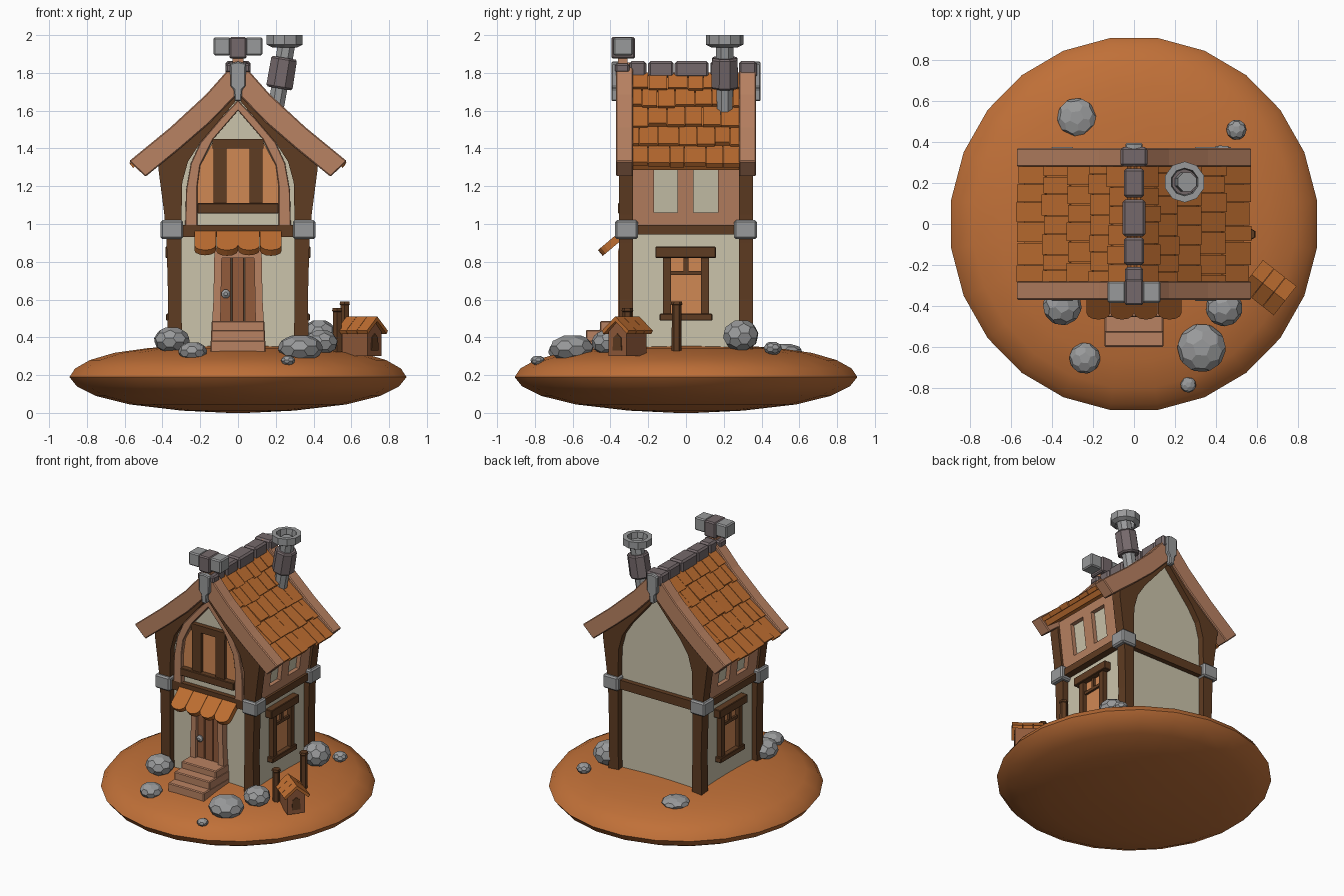
import bpy, bmesh, math, random
from mathutils import Matrix, Vector

if "Cube" in bpy.data.objects:
    bpy.data.objects.remove(bpy.data.objects["Cube"])
random.seed(4)

def mat(name, hexcol):
    m = bpy.data.materials.new(name)
    c = [int(hexcol[i:i + 2], 16) / 255 for i in (0, 2, 4)]
    m.diffuse_color = [((v + .055) / 1.055) ** 2.4 for v in c] + [1]
    m.use_nodes = True
    m.node_tree.nodes["Principled BSDF"].inputs["Base Color"].default_value = m.diffuse_color
    return m

DARK, SALMON = mat("dark wood", "5f3c22"), mat("light wood", "b98262")
DOOR, TILE = mat("door wood", "925b3b"), mat("orange tile", "bd6d30")
DIRT, CREAM = mat("orange earth", "c07038"), mat("cream plaster", "cbc4ab")
GREY, BRICK = mat("grey stone", "999a9b"), mat("purple brick", "75696b")
PANE = mat("window glow", "d08854")

def finish(name, bm, m, bevel=0, M=None):
    bmesh.ops.recalc_face_normals(bm, faces=bm.faces)
    if M is not None:
        bm.transform(M)
    me = bpy.data.meshes.new(name)
    bm.to_mesh(me); bm.free()
    me.materials.append(m)
    o = bpy.data.objects.new(name, me)
    bpy.context.collection.objects.link(o)
    if bevel:
        b = o.modifiers.new("bevel", 'BEVEL')
        b.width, b.segments = bevel, 1
    return o

def add_prism(bm, pts, y0, y1):
    f = bm.faces.new([bm.verts.new((x, y0, z)) for x, z in pts])
    r = bmesh.ops.extrude_face_region(bm, geom=[f])
    for v in r["geom"]:
        if isinstance(v, bmesh.types.BMVert):
            v.co.y = y1

def prism(name, pts, y0, y1, m, bevel=0, M=None):
    bm = bmesh.new()
    add_prism(bm, pts, y0, y1)
    return finish(name, bm, m, bevel, M)

def box(name, x0, x1, y0, y1, z0, z1, m, bevel=0, M=None):
    return prism(name, [(x0, z0), (x1, z0), (x1, z1), (x0, z1)], y0, y1, m, bevel, M)

def lathe(name, prof, n, m, M=None, close=False):
    bm = bmesh.new()
    rings = [[bm.verts.new((r * math.cos(2 * math.pi * (i + .5) / n), r * math.sin(2 * math.pi * (i + .5) / n), z))
              for i in range(n)] for r, z in prof]
    pairs = list(zip(rings, rings[1:])) + ([(rings[-1], rings[0])] if close else [])
    for a, b in pairs:
        for i in range(n):
            bm.faces.new((a[i], a[i - 1], b[i - 1], b[i]))
    if not close:
        bm.faces.new(rings[0]); bm.faces.new(rings[-1])
    return finish(name, bm, m, 0, M)

def sym(pts):   # complete a half outline across x = 0
    return pts + [(-x, z) for x, z in reversed(pts) if x > 1e-6]

def flip(pts, s):
    return [(s * x, z) for x, z in pts]

# island
isl = lathe("island", [(.05, 0), (.3, .012), (.58, .045), (.76, .09), (.86, .14), (.9, .19), (.87, .235),
            (.79, .28), (.66, .318), (.48, .343), (.25, .36), (.03, .367)], 24, DIRT, Matrix.Diagonal((1, 1.017, 1, 1)))
bpy.context.view_layer.objects.active = isl
isl.select_set(True)
bpy.ops.object.shade_smooth_by_angle(angle=math.radians(35))
isl.select_set(False)

# plaster body
prism("plaster_walls", sym([(0, 1.7), (.375, 1.36), (.375, 1.3), (.335, .97), (.335, .3)]), -.31, .31, CREAM)

# posts that curve into rafters, and barge boards, front and back
post = [(.375, .32), (.37, .6), (.378, .9), (.39, 1.05), (.42, 1.28), (.42, 1.36), (0, 1.76),
        (0, 1.665), (.2, 1.43), (.265, 1.33), (.295, 1.22), (.30, 1.0), (.30, .6), (.295, .32)]
barge = sym([(0, 1.86), (.05, 1.82), (.17, 1.685), (.36, 1.51), (.576, 1.333),
             (.49, 1.25), (.31, 1.397), (.15, 1.535), (0, 1.69)])
for t, n in ((-1, "front"), (1, "back")):
    for s in (-1, 1):
        prism(n + "_post_rafter", flip(post, s), t * .355, t * .28, DARK)
        box(n + "_corner_cap", s * .29, s * .41, t * .255, t * .375, .92, 1.02, GREY, .01)
    prism(n + "_barge_board", barge, t * .37, t * .28, SALMON, .006)
    box(n + "_floor_beam", -.31, .31, t * .345, t * .29, .93, .995, DARK)
    prism(n + "_apex_bracket", sym([(0, 1.86), (.042, 1.85), (.04, 1.73), (.022, 1.71), (.018, 1.65), (0, 1.65)]),
          t * .395, t * .355, GREY, .006)

# side walls: beams, upper panel frames, windows
for s in (-1, 1):
    box("side_floor_beam", s * .32, s * .385, -.27, .27, .945, .995, DARK)
    def panel(z0, z1):
        x = lambda z: .335 + (z - .97) * .12
        return flip([(x(z0) - .02, z0), (x(z0) + .03, z0), (x(z1) + .03, z1), (x(z1) - .02, z1)], s)
    prism("upper_panel_rail", panel(.99, 1.06), -.28, .28, SALMON)
    prism("upper_panel_head", panel(1.29, 1.35), -.28, .28, SALMON)
    for y0, y1 in ((-.28, -.17), (-.045, .04), (.17, .28)):
        prism("upper_panel_stile", panel(1.06, 1.29), y0, y1, SALMON)
    box("side_window_pane", s * .33, s * .343, -.09, .09, .51, .83, PANE)
    box("side_window_lintel", s * .32, s * .385, -.162, .158, .82, .88, DARK, .004)
    box("side_window_sill", s * .32, s * .38, -.14, .14, .488, .525, DARK, .004)
    for t in (-1, 1):
        box("side_window_jamb", s * .32, s * .37, t * .08, t * .122, .52, .83, DARK)
    box("side_window_bar", s * .33, s * .358, -.08, .08, .73, .752, DARK)
    box("side_window_mullion", s * .33, s * .358, -.012, .012, .74, .82, DARK)

# roof: deck plus rows of staggered tiles
path = [(.03, 1.80), (.165, 1.655), (.35, 1.48), (.555, 1.315)]
def on_path(t):
    i = min(int(t * 3), 2)
    return Vector(path[i]).lerp(Vector(path[i + 1]), t * 3 - i)
prism("roof_deck", sym([(0, 1.80), (.165, 1.645), (.35, 1.47), (.535, 1.32), (.51, 1.285), (.31, 1.43), (0, 1.72)]),
      -.285, .285, TILE)
ROWS = 5
for s in (-1, 1):
    bm = bmesh.new()
    for r in range(ROWS):
        cuts = [-.285] + [-.285 + .095 * (c + .5 * (r % 2)) + random.uniform(-.012, .012)
                          for c in range(1 - r % 2, 6)] + [.285]
        for y0, y1 in zip(cuts, cuts[1:]):
            if y1 - y0 < .01:
                continue
            a, b = on_path(r / ROWS), on_path((r + 1) / ROWS)
            d = (b - a).normalized(); n = Vector((-d.y, d.x))
            b = b + d * random.uniform(-.005, .012)
            h = random.uniform(.014, .022)
            q = [a - n * .02, a + n * .002, b + n * h, b - n * .014]
            add_prism(bm, flip([(p.x, p.y) for p in q], s), y0 + .002, y1 - .002)
    finish("roof_tiles", bm, TILE)

# ridge bricks and front finial
for y0, y1, w in ((-.3, -.21, .045), (-.2, -.065, .05), (-.06, .12, .055), (.13, .27, .05), (.28, .375, .066)):
    box("ridge_brick", -w, w, y0, y1, 1.775, 1.862, BRICK, .012)
box("front_ridge_cap", -.066, .066, -.375, -.3, 1.8, 1.85, BRICK, .01)
box("finial_stem", -.03, .03, -.36, -.31, 1.82, 1.89, SALMON)
box("finial_core", -.045, .045, -.395, -.27, 1.875, 1.99, BRICK, .008)
for s in (-1, 1):
    box("finial_side", s * .04, s * .13, -.385, -.28, 1.893, 1.988, GREY, .008)

# leaning chimney
lean = Matrix.Translation((.19, .205, 1.55)) @ Matrix.Rotation(math.radians(9.5), 4, 'Y')
lathe("chimney_pipe", [(.044, -.02), (.05, .42)], 8, GREY, lean)
lathe("chimney_collar", [(.066, .17), (.076, .18), (.074, .325), (.066, .335)], 8, BRICK, lean)
lathe("chimney_cap", [(.07, 1.935), (.1, 1.95), (.1, 2.0), (.068, 2.0), (.062, 1.94)], 10, GREY,
      Matrix.Translation((.247, .205, 0)), True)

# front gable arch and window
arch = sym([(0, 1.655), (.09, 1.56), (.2, 1.43), (.25, 1.32), (.275, 1.18), (.28, .99), (.215, .99),
            (.215, 1.2), (.2, 1.31), (.13, 1.45), (0, 1.6)])
prism("gable_arch", arch, -.345, -.3, SALMON, .004)
prism("gable_pane", sym([(0, 1.44), (.13, 1.44), (.2, 1.31), (.215, 1.2), (.215, 1.1), (0, 1.1)]), -.318, -.3, PANE)
box("gable_window_sill", -.215, .215, -.36, -.3, 1.055, 1.11, DARK, .004)
box("gable_window_head", -.135, .135, -.345, -.3, 1.40, 1.45, DARK)
for s in (-1, 1):
    box("gable_window_post", s * .06, s * .13, -.342, -.3, 1.1, 1.41, DARK)

# door, frame, knob and steps
for i in range(3):
    box("door_plank", -.1 + i * .067, -.035 + i * .067, -.335, -.3, .36, .83, DOOR, .004)
for s in (-1, 1):
    prism("door_jamb", flip([(.095, .34), (.145, .34), (.13, .6), (.125, .86), (.085, .86), (.09, .6)], s),
          -.36, -.3, SALMON)
box("door_head", -.12, .12, -.358, -.3, .82, .87, SALMON)
lathe("door_knob", [(.012, 0), (.024, .01), (.024, .02), (.01, .03)], 8, GREY,
      Matrix.Translation((-.065, -.33, .63)) @ Matrix.Rotation(math.pi / 2, 4, 'X'))
for y, z, w in ((-.6, .385, .145), (-.53, .44, .143), (-.455, .487, .14)):
    box("door_step", -w, w, y, -.3, .3, z, SALMON, .006)

# scalloped awning
tilt = Matrix.Translation((0, -.345, .935)) @ Matrix.Rotation(math.radians(-50), 4, 'X')
for i in range(4):
    x = -.174 + i * .116
    pts = [(x + .057, .02), (x - .057, .02)] + [(x - .057 * math.cos(a * math.pi / 6),
           -.1 - .04 * math.sin(a * math.pi / 6)) for a in range(7)]
    prism("awning_tile", pts, -.022, .014 + .004 * (i % 2), TILE, 0, tilt)

# kennel
K = Matrix.Translation((.655, -.31, 0)) @ Matrix.Rotation(math.radians(52), 4, 'Z')
prism("kennel_body", sym([(0, .485), (.06, .43), (.06, .3), (0, .3)]), -.085, .085, DOOR, 0, K)
prism("kennel_door", sym([(0, .42), (.025, .40), (.03, .33), (0, .33)]), -.09, -.08, DARK, 0, K)
for s in (-1, 1):
    for i in range(3):
        y = -.105 + i * .07
        prism("kennel_roof_plank", flip([(0, .51), (.09, .435), (.08, .418), (0, .485)], s),
              y, y + .068, TILE, 0, K)

# fence posts
for x, y, h in ((.565, -.05, .59), (.525, -.31, .555)):
    lathe("fence_post", [(.026, .3), (.025, h - .02), (.031, h - .015), (.028, h)], 6, DARK,
          Matrix.Translation((x, y, 0)))

# faceted rocks: x, y, radius, base height, top height
for x, y, r, z0, z1 in ((-.28, .52, .1, .29, .37), (.5, .46, .052, .305, .38), (.43, .29, .1, .32, .50),
                        (-.35, -.4, .1, .31, .46), (-.24, -.655, .08, .27, .38), (.44, -.41, .095, .3, .445),
                        (.33, -.605, .125, .265, .42), (.265, -.785, .04, .25, .305)):
    bm = bmesh.new()
    bmesh.ops.create_icosphere(bm, subdivisions=1, radius=1.1)
    bmesh.ops.bevel(bm, geom=bm.verts[:], offset=36, offset_type='PERCENT', segments=1, affect='VERTICES')
    M = (Matrix.Translation((x, y, (z0 + z1) / 2)) @ Matrix.Diagonal((r, r, (z1 - z0) / 2, 1))
         @ Matrix.Rotation(random.uniform(0, 6), 4, 'Z'))
    finish("rock", bm, GREY, 0, M)
